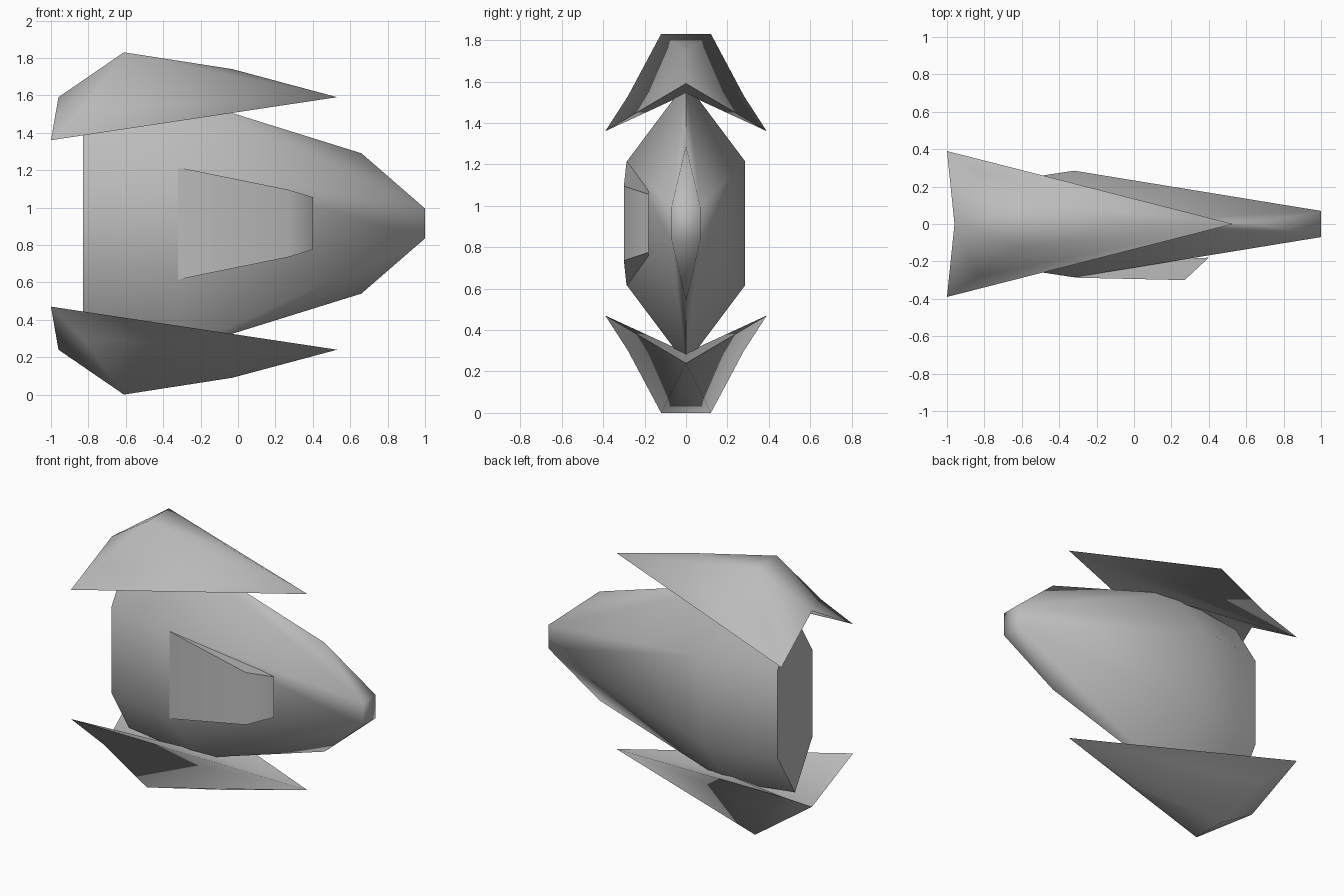
import bpy
import math

if "Cube" in bpy.data.objects:
    bpy.data.objects.remove(bpy.data.objects["Cube"])

MID = 0.915  # height of the plane the craft is mirrored about

grey = bpy.data.materials.new("hull grey")
grey.use_nodes = True
colour = (0.5, 0.5, 0.5, 1)
grey.diffuse_color = colour
grey.node_tree.nodes["Principled BSDF"].inputs["Base Color"].default_value = colour


def make(name, verts, faces, angle):
    mesh = bpy.data.meshes.new(name)
    mesh.from_pydata(verts, [], faces)
    mesh.materials.append(grey)
    obj = bpy.data.objects.new(name, mesh)
    bpy.context.collection.objects.link(obj)
    bpy.ops.object.select_all(action="DESELECT")
    obj.select_set(True)
    bpy.context.view_layer.objects.active = obj
    bpy.ops.object.mode_set(mode="EDIT")
    bpy.ops.mesh.select_all(action="SELECT")
    bpy.ops.mesh.normals_make_consistent(inside=False)
    bpy.ops.object.mode_set(mode="OBJECT")
    bpy.ops.object.shade_smooth_by_angle(angle=math.radians(angle))
    return obj


# Hull: hexagonal sections (x, half width, side half height, ridge half height)
sections = [(-0.83, 0.19, 0.30, 0.61), (-0.65, 0.235, 0.30, 0.63),
            (-0.32, 0.285, 0.30, 0.68)]
verts, faces = [], []
for x, w, side, ridge in sections:
    for y, h in ((0, ridge), (w, side), (w, -side), (0, -ridge), (-w, -side), (-w, side)):
        verts.append((x, y, MID + h))
for s in range(len(sections) - 1):
    for i in range(6):
        a, b = s * 6 + i, s * 6 + (i + 1) % 6
        faces.append((a, b, b + 6, a + 6))
faces.append(tuple(range(6)))
# Nose: the two ridges end early and the sides run on to a small blunt tip
last = len(verts) - 6
top, r_up, r_low, bottom, l_low, l_up = range(last, last + 6)
n = len(verts)
verts += [(0.66, 0, MID + 0.375), (0.66, 0, MID - 0.375)]
verts += [(1, y, MID + z) for y, z in ((0.07, 0.08), (0.07, -0.08), (-0.07, -0.08), (-0.07, 0.08))]
peak, keel, a, b, c, d = range(n, n + 6)
faces += [(top, r_up, a, peak), (top, peak, d, l_up), (r_up, r_low, b, a),
          (l_up, d, c, l_low), (bottom, keel, b, r_low), (bottom, l_low, c, keel),
          (peak, a, d), (keel, c, b), (a, b, c, d)]
make("hull", verts, faces, 60)

# Raised wedge on the front side of the hull
outline = [(-0.32, -0.287, 0.30), (0.27, -0.30, 0.18), (0.40, -0.18, 0.14)]
verts = []
for x, y, h in outline:
    verts += [(x, y, MID + h), (x, y, MID - h)]
verts += [(-0.32, -0.2, MID + 0.29), (-0.32, -0.2, MID - 0.29)]
make("side_wedge", verts, [(0, 1, 3, 2), (2, 3, 5, 4), (4, 5, 7, 6),
                           (6, 7, 1, 0), (0, 2, 4, 6), (1, 7, 5, 3)], 60)

# Arrow-shaped fins, upper and lower
half = [(-1, 0.39, 1.36), (-0.61, 0.12, 1.83), (-0.83, 0.28, 1.53)]
centre = [(0.53, 0, 1.59), (-0.96, 0, 1.59), (-0.03, 0, 1.74), (-0.3, 0, 1.54)]
fin_verts = centre + half + [(x, -y, z) for x, y, z in half]
TIP, BACK, MIDDLE, UNDER = range(4)
fin_faces = [(MIDDLE, 5, 8), (5, 8, BACK)]
for corner, roof, shoulder in ((4, 5, 6), (7, 8, 9)):
    fin_faces += [(TIP, MIDDLE, roof), (TIP, roof, shoulder), (TIP, shoulder, corner),
                  (roof, shoulder, BACK), (corner, shoulder, BACK),
                  (TIP, UNDER, corner), (corner, UNDER, BACK)]
make("upper_fin", fin_verts, fin_faces, 80)
make("lower_fin", [(x, y, 2 * MID - z) for x, y, z in fin_verts], fin_faces, 80)
